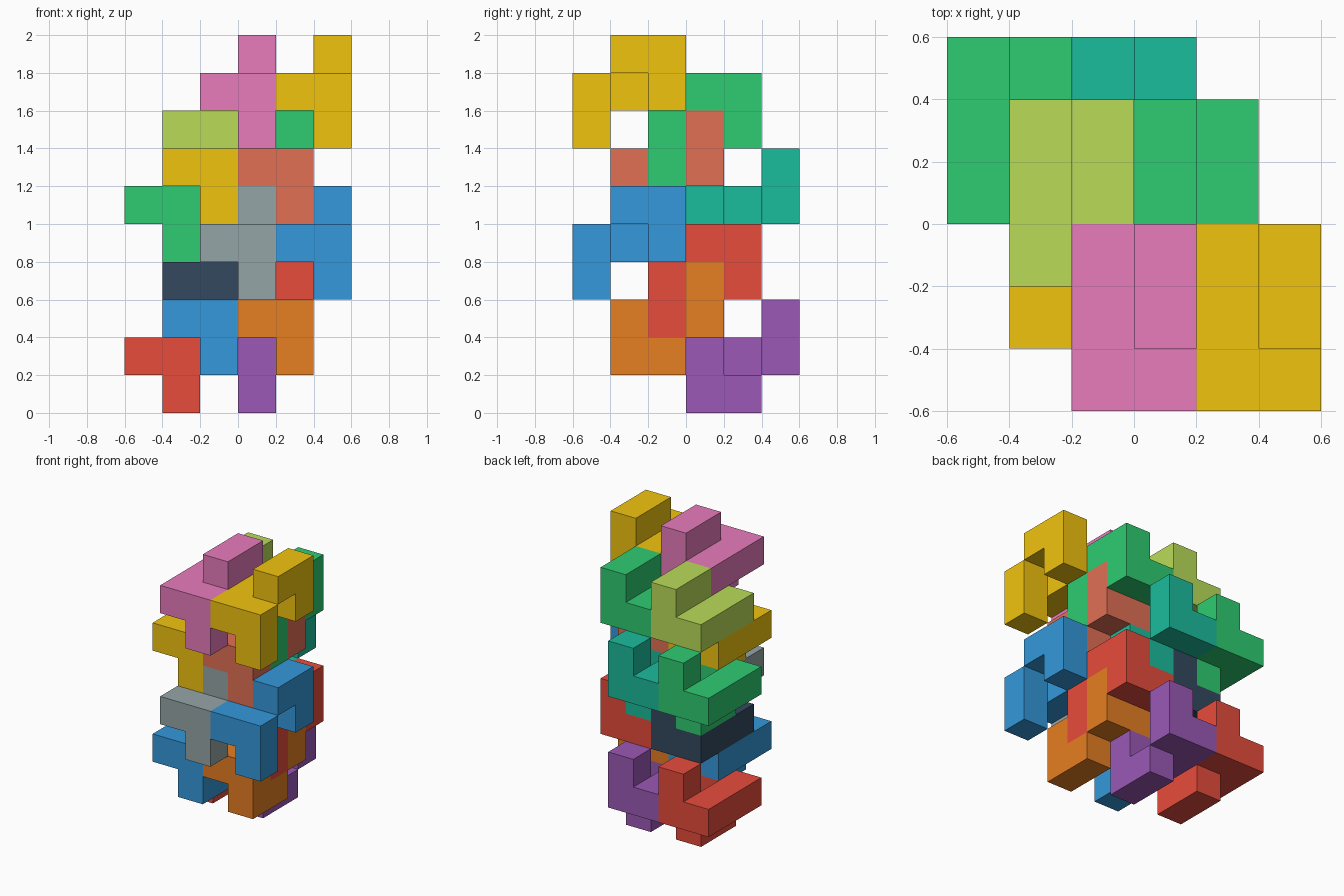
import bpy, bmesh, math
from mathutils import Vector

if "Cube" in bpy.data.objects:
    bpy.data.objects.remove(bpy.data.objects["Cube"])

S = 0.2  # cell size
SIDES = [Vector(d) for d in ((1, 0, 0), (-1, 0, 0), (0, 1, 0), (0, -1, 0), (0, 0, 1), (0, 0, -1))]


def linear(hex_code):
    rgb = [int(hex_code[n:n + 2], 16) / 255 for n in (0, 2, 4)]
    return [c / 12.92 if c <= 0.04045 else ((c + 0.055) / 1.055) ** 2.4 for c in rgb] + [1]


def piece_cells(link):
    # three-cell bar along y, with a stepped hook on its +x side
    # link = -1: hook crosses below the bar, +1: above it
    bar = [(0, j, 0) for j in range(3)]
    hook = [(1, 0, 0), (1, 0, -1), (1, 1, link), (1, 2, 0), (1, 2, 1)]
    return bar + hook


def build_piece(name, origin, link, color):
    cells = {(origin[0] + a, origin[1] + b, origin[2] + c) for a, b, c in piece_cells(link)}
    bm = bmesh.new()
    for cell in cells:
        centre = Vector(cell) + Vector((0.5, 0.5, 0.5))
        for d in SIDES:
            # keep only outer faces
            if tuple(int(v) for v in Vector(cell) + d) in cells:
                continue
            u = Vector((d.y, d.z, d.x))
            w = d.cross(u)
            corners = [(-1, -1), (1, -1), (1, 1), (-1, 1)]
            bm.faces.new([bm.verts.new((centre + (d + u * a + w * b) / 2 - Vector((3, 3, 0))) * S)
                          for a, b in corners])
    bmesh.ops.remove_doubles(bm, verts=bm.verts, dist=0.001)
    bmesh.ops.dissolve_limit(bm, angle_limit=math.radians(1), verts=bm.verts, edges=bm.edges)
    mesh = bpy.data.meshes.new(name)
    bm.to_mesh(mesh)
    bm.free()
    mat = bpy.data.materials.new(name + "_paint")
    mat.diffuse_color = linear(color)
    mat.use_nodes = True
    mat.node_tree.nodes["Principled BSDF"].inputs["Base Color"].default_value = mat.diffuse_color
    mesh.materials.append(mat)
    bpy.context.collection.objects.link(bpy.data.objects.new(name, mesh))


# one stack of eight interlocking pieces: name, origin cell, link, lower / upper colour
PIECES = [
    ("back_left_block", (0, 3, 1), -1, "e74c3c", "2ecc71"),
    ("back_right_block", (2, 3, 1), -1, "9b59b6", "1abc9c"),
    ("front_left_block", (1, 1, 2), -1, "3498db", "f1c40f"),
    ("front_right_block", (3, 1, 2), -1, "e67e22", "e17055"),
    ("back_left_cap", (1, 2, 3), 1, "34495e", "badc58"),
    ("back_right_cap", (3, 2, 3), 1, "e74c3c", "2ecc71"),
    ("front_left_cap", (2, 0, 4), 1, "95a5a6", "e87cbc"),
    ("front_right_cap", (4, 0, 4), 1, "3498db", "f1c40f"),
]

# the stack repeats four cells higher
for level, prefix in enumerate(("lower", "upper")):
    for name, (i, j, k), link, *colors in PIECES:
        build_piece(f"{prefix}_{name}", (i, j, k + 4 * level), link, colors[level])
